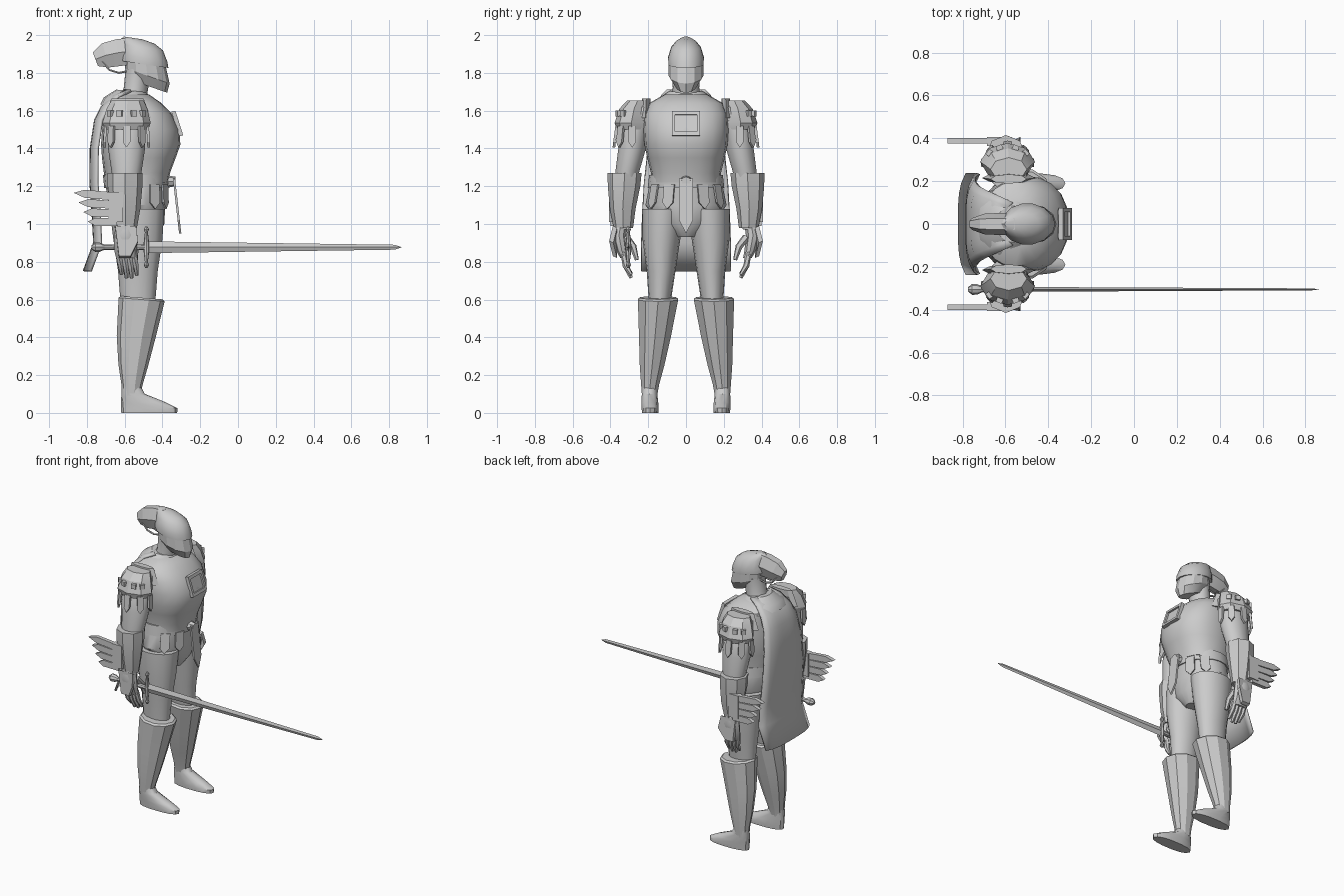
import bpy, bmesh, math
from mathutils import Vector

cube = bpy.data.objects.get("Cube")
if cube:
    bpy.data.objects.remove(cube, do_unlink=True)

steel = bpy.data.materials.new("plain_grey")
steel.use_nodes = True
GREY = (0.6, 0.6, 0.6, 1)
steel.diffuse_color = GREY
steel.node_tree.nodes["Principled BSDF"].inputs["Base Color"].default_value = GREY


def finish(name, bm, pair=False, angle=35):
    """Turn a bmesh into an object, optionally mirrored left to right."""
    bmesh.ops.recalc_face_normals(bm, faces=bm.faces)
    for f in bm.faces:
        f.smooth = True
    mesh = bpy.data.meshes.new(name)
    bm.to_mesh(mesh)
    bm.free()
    mesh.set_sharp_from_angle(angle=math.radians(angle))
    mesh.materials.append(steel)
    obj = bpy.data.objects.new(name, mesh)
    bpy.context.collection.objects.link(obj)
    if pair:
        mirror = obj.modifiers.new("mirror", 'MIRROR')
        mirror.use_axis = (False, True, False)
    return obj


def skin(name, rings, pair=False, angle=35):
    """Bridge closed rings of points and cap both ends."""
    bm = bmesh.new()
    rows = [[bm.verts.new(p) for p in ring] for ring in rings]
    n = len(rows[0])
    for a, b in zip(rows, rows[1:]):
        for i in range(n):
            j = (i + 1) % n
            bm.faces.new((a[i], a[j], b[j], b[i]))
    bm.faces.new(rows[0])
    bm.faces.new(rows[-1])
    return finish(name, bm, pair, angle)


def circle(n, power=1.0):
    for i in range(n):
        c, s = math.cos(math.tau * i / n), math.sin(math.tau * i / n)
        yield (math.copysign(abs(c) ** power, c), math.copysign(abs(s) ** power, s))


def loft(name, sections, n=16, pair=False, power=1.0, slope=0.0, angle=35):
    """Stack ellipses given as x, y, z, x radius, y radius."""
    rings = [[Vector((x + rx * c, y + ry * s, z + slope * rx * c))
              for c, s in circle(n, power)] for x, y, z, rx, ry in sections]
    return skin(name, rings, pair, angle)


def tube(name, points, radii, n=8, pair=False, squash=1.0, angle=35):
    """Sweep a circle along a path with a radius at each point."""
    pts = [Vector(p) for p in points]
    rings = []
    for i, (p, r) in enumerate(zip(pts, radii)):
        way = pts[min(i + 1, len(pts) - 1)] - pts[max(i - 1, 0)]
        turn = way.to_track_quat('Z', 'Y')
        rings.append([p + turn @ Vector((c * r * squash, s * r, 0)) for c, s in circle(n)])
    return skin(name, rings, pair, angle)


def plate(name, points, depth, pair=False):
    """Flat polygon with a thickness vector."""
    pts = [Vector(p) for p in points]
    return skin(name, [pts, [p + Vector(depth) for p in pts]], pair, 20)


def leaf(name, root, tip, side, depth, pair=False):
    """Strap with a pointed end."""
    root, tip, side = Vector(root), Vector(tip), Vector(side)
    neck = root.lerp(tip, 0.75)
    return plate(name, [root - side, neck - side, tip, neck + side, root + side], depth, pair)


# Body
loft("breastplate", [(-.535, 0, 1.22, .165, .185), (-.535, 0, 1.27, .175, .185),
     (-.525, 0, 1.35, .195, .205), (-.515, 0, 1.42, .21, .22), (-.515, 0, 1.5, .205, .225),
     (-.528, 0, 1.58, .182, .22), (-.555, 0, 1.64, .15, .195), (-.57, 0, 1.685, .1, .115)],
     20, power=.85)
loft("neck", [(-.56, 0, 1.66, .075, .08), (-.54, 0, 1.72, .065, .07),
     (-.53, 0, 1.82, .065, .075)])
loft("collar", [(-.58, 0, 1.62, .15, .19), (-.58, 0, 1.66, .13, .15), (-.565, 0, 1.705, .08, .085)],
     slope=-.08)
loft("hips", [(-.53, 0, .93, .09, .06), (-.53, 0, 1, .14, .15), (-.535, 0, 1.1, .15, .215),
     (-.54, 0, 1.2, .16, .195), (-.54, 0, 1.25, .165, .185)], 20)
loft("belt", [(-.54, 0, 1.19, .168, .203), (-.54, 0, 1.26, .175, .195)], 20)

# Framed tablet on the chest
lean = Vector((.035, 0, -.11))
for side in (-1, 1):
    leg = Vector((-.35, side * .066, 1.585))
    w = Vector((0, .009, 0))
    plate("tablet_side", [leg - w, leg + w, leg + lean + w, leg + lean - w], (.022, 0, .004))
for step in (0, 1):
    mid = Vector((-.35, 0, 1.585)) + lean * step
    w, h = Vector((0, .075, 0)), lean * .09
    plate("tablet_rail", [mid - w - h, mid + w - h, mid + w + h, mid - w + h], (.022, 0, .004))
mid, w = Vector((-.36, 0, 1.585)), Vector((0, .066, 0))
plate("tablet", [mid - w, mid + w, mid + lean + w, mid + lean - w], (.02, 0, .004))

# Straps hanging from the belt
leaf("front_strap", (-.345, 0, 1.24), (-.312, 0, .95), (0, .038, 0), (.012, 0, 0))
tube("strap_knot", [(-.37, 0, 1.225), (-.33, 0, 1.225)], [.032, .025])
for deg in (26, 55):
    c, s = math.cos(math.radians(deg)), math.sin(math.radians(deg))
    root = Vector((-.54 + .165 * c, .195 * s, 1.21))
    leaf("belt_strap", root, root + Vector((.005 * c, .025 * s, -.13)),
         (-.03 * s, .03 * c, 0), (.01 * c, .01 * s, 0), True)

# Head and helmet
loft("visor", [(-.475, 0, 1.73, .1, .055), (-.48, 0, 1.785, .118, .092),
     (-.49, 0, 1.87, .108, .092)], 12, slope=-.35, angle=25)
loft("helmet", [(-.495, 0, 1.845, .127, .095), (-.498, 0, 1.88, .123, .097),
     (-.505, 0, 1.935, .108, .08), (-.53, 0, 1.968, .088, .052), (-.555, 0, 1.985, .05, .022)],
     14, slope=-.15)
tube("plume", [(-.55, 0, 1.915), (-.63, 0, 1.908), (-.7, 0, 1.893), (-.755, 0, 1.872)],
     [.082, .083, .077, .045], 6, squash=.62, angle=15)
tube("plume_cord", [(-.72, .025, 1.86), (-.68, .025, 1.815), (-.63, .025, 1.8), (-.56, .025, 1.815)],
     [.006] * 4, 6, True)

# Arms
loft("arm", [(-.585, .22, 1.62, .085, .06), (-.59, .27, 1.5, .098, .08),
     (-.59, .285, 1.4, .098, .075), (-.59, .31, 1.28, .08, .065), (-.595, .33, 1.1, .055, .045),
     (-.595, .335, .97, .045, .035)], 14, True)
loft("gauntlet_cuff", [(-.595, .332, .98, .06, .052), (-.595, .335, 1.08, .078, .068),
     (-.598, .328, 1.2, .092, .086), (-.598, .325, 1.27, .092, .09)], 8, True, angle=20)
loft("palm", [(-.595, .345, 1, .048, .038), (-.595, .355, .94, .062, .04),
     (-.595, .34, .86, .06, .032), (-.59, .325, .82, .055, .024)], 10, True)
plate("hand_guard", [(-.65, .365, .98), (-.54, .365, .98), (-.53, .385, .9), (-.57, .365, .82),
      (-.63, .365, .82)], (0, .022, .01), True)
for i in range(4):
    x = -.632 + i * .027
    drop = (.02, .0, .0, .015)[i]
    tube("finger", [(x, .33, .85), (x + .01, .32, .78), (x + .015, .29, .715 + drop)],
         [.017, .016, .01], 6, True)
tube("thumb", [(-.56, .32, .93), (-.545, .28, .88), (-.54, .26, .81)], [.022, .019, .011], 6, True)

# Blades fanning back from the gauntlets
for i in range(4):
    z = 1.15 - i * .045
    leaf("gauntlet_blade", (-.64, .375, z - .005), (-.87 + i * .025, .375, z + .015 - i * .006),
         (0, 0, .021), (0, .026, 0), True)
plate("blade_mount", [(-.685, .365, 1.01), (-.61, .365, 1.01), (-.61, .365, 1.17),
      (-.685, .365, 1.17)], (0, .042, 0), True)

# Shoulder guards
loft("shoulder_guard", [(-.59, .285, 1.5, .115, .082), (-.59, .29, 1.535, .128, .088),
     (-.588, .275, 1.61, .108, .078), (-.585, .255, 1.655, .085, .055)], 8, True, angle=20)
loft("shoulder_rim", [(-.585, .215, 1.56, .125, .025), (-.585, .21, 1.665, .085, .022)],
     8, True, angle=20)
for deg in range(0, 181, 45):
    c, s = math.cos(math.radians(deg)), math.sin(math.radians(deg))
    out, side = Vector((c, s, 0)), Vector((-s, c, 0))
    root = Vector((-.59 + .105 * c, .285 + .075 * s, 1.52))
    leaf("shoulder_strap", root, root + Vector((.005 * c, .015 * s, -.115)), side * .02,
         out * .014, True)
for deg in (40, 70, 110, 140):
    c, s = math.cos(math.radians(deg)), math.sin(math.radians(deg))
    out = Vector((c, s, 0))
    p = Vector((-.59 + .1 * c, .278 + .073 * s, 1.585))
    side, up = Vector((-s, c, 0)) * .015, Vector((0, 0, .015))
    plate("shoulder_stud", [p - side - up, p + side - up, p + side + up, p - side + up],
          out * .022, True)

# Legs
loft("thigh", [(-.53, .14, .56, .09, .055), (-.53, .132, .75, .105, .076),
     (-.53, .13, .92, .13, .1), (-.535, .12, 1.08, .145, .112)], 16, True)
loft("boot", [(-.565, .193, .09, .05, .042), (-.562, .19, .15, .056, .05),
     (-.555, .18, .25, .078, .068), (-.54, .165, .4, .102, .088), (-.51, .148, .6, .122, .112),
     (-.51, .148, .61, .11, .1)], 10, True, slope=-.08, angle=25)
loft("foot", [(-.47, .19, 0, .148, .044), (-.47, .19, .025, .15, .046),
     (-.5, .191, .055, .12, .045), (-.555, .193, .1, .062, .042), (-.565, .193, .14, .05, .04)],
     14, True, power=.85)

# Cape, with its edges curling forward
bm = bmesh.new()
rows = []
for x, z, w in [(-.6, 1.705, .1), (-.665, 1.675, .13), (-.72, 1.62, .155), (-.755, 1.55, .175),
                (-.778, 1.4, .2), (-.78, 1.22, .22), (-.768, 1.05, .23), (-.76, .9, .235),
                (-.815, .75, .235)]:
    rows.append([bm.verts.new((x + .035 * (t / 5) ** 4, w * t / 5, z)) for t in range(-5, 6)])
for a, b in zip(rows, rows[1:]):
    for i in range(len(a) - 1):
        bm.faces.new((a[i], a[i + 1], b[i + 1], b[i]))
cape = finish("cape", bm, angle=50)
cloth = cape.modifiers.new("thickness", 'SOLIDIFY')
cloth.thickness = .014
cloth.offset = 0

# Sword in the right hand
Y, Z = -.305, .877
tube("sword_blade", [(-.48, Y, Z), (.83, Y, Z), (.865, Y, Z)], [.031, .013, .001], 4,
     squash=.35, angle=10)
tube("sword_grip", [(-.72, Y, Z), (-.6, Y, Z), (-.48, Y, Z)], [.013, .017, .014])
tube("sword_pommel", [(-.775, Y, Z), (-.755, Y, Z), (-.73, Y, Z), (-.705, Y, Z)],
     [.01, .026, .024, .012])
tube("sword_guard", [(-.485, Y, Z + d) for d in (-.11, -.095, -.08, 0, .08, .095, .11)],
     [.006, .014, .008, .017, .008, .014, .006])
